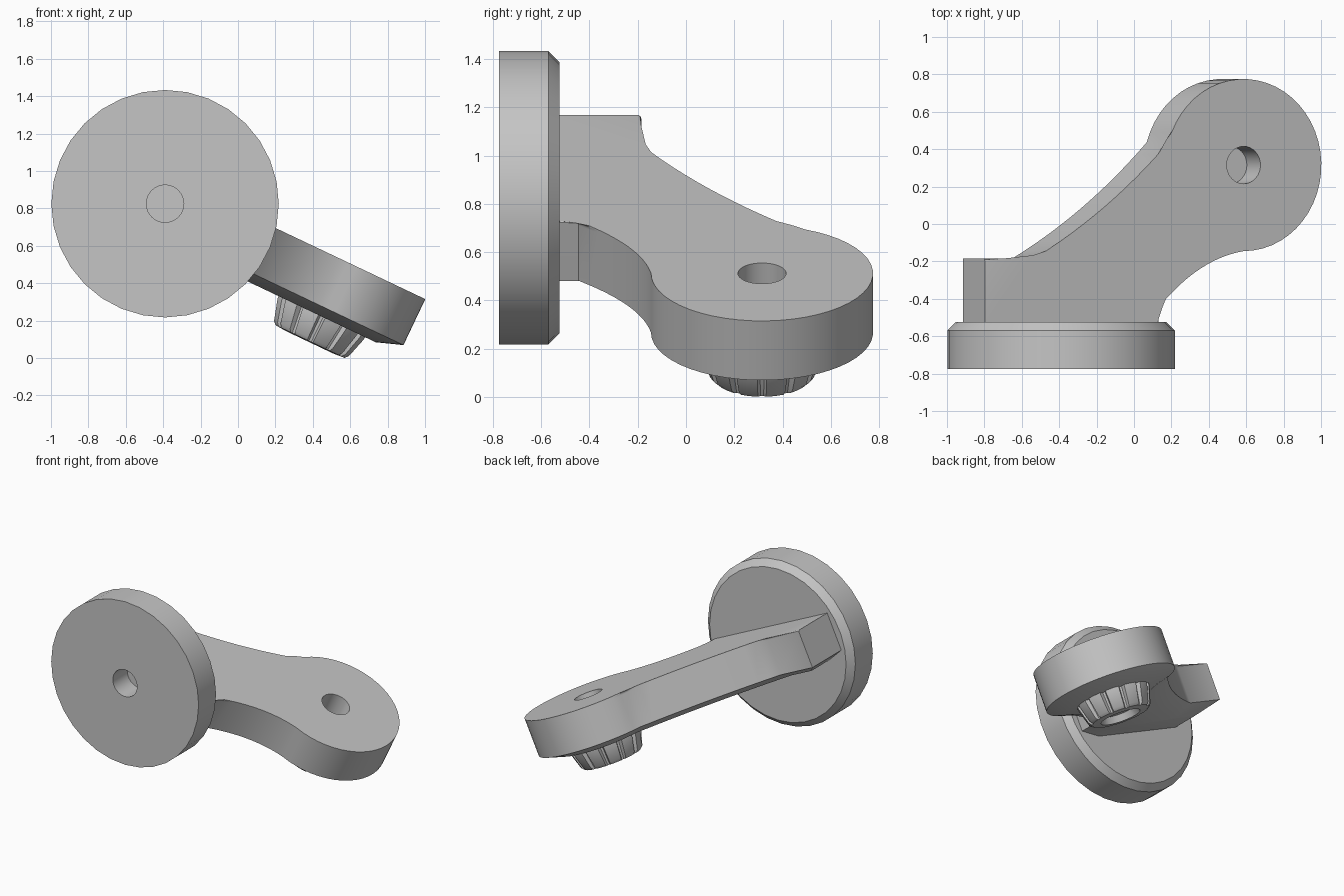
import bpy, bmesh
from math import sin, cos, pi, radians
from mathutils import Matrix, Vector

cube = bpy.data.objects.get("Cube")
if cube:
    bpy.data.objects.remove(cube, do_unlink=True)

COLOUR = (0.56, 0.56, 0.56, 1)
grey = bpy.data.materials.new("plain_grey")
grey.use_nodes = True
grey.diffuse_color = COLOUR
grey.node_tree.nodes["Principled BSDF"].inputs["Base Color"].default_value = COLOUR

DISC_X, DISC_Z, DISC_R = -0.39, 0.825, 0.608
HALF_T = 0.136                      # half the arm thickness at its edge
PAD_INSET, PAD_DEPTH = 0.14, 0.05   # wide chamfer under the arm
END = Vector((1.016, 0.315))        # centre of the round arm end
END_R, HOLE_R, HOLE_DEPTH = 0.46, 0.1, 0.17
FOOT_Y = -0.55                      # foot face buried in the disc
place = Matrix.Translation((DISC_X, 0, DISC_Z))
tilt = place @ Matrix.Rotation(radians(25.4), 4, 'Y')


def finish(name, bm, matrix):
    bmesh.ops.recalc_face_normals(bm, faces=bm.faces)
    bm.transform(matrix)
    mesh = bpy.data.meshes.new(name)
    bm.to_mesh(mesh)
    bm.free()
    mesh.materials.append(grey)
    obj = bpy.data.objects.new(name, mesh)
    bpy.context.collection.objects.link(obj)
    return obj


def smooth(obj):
    bpy.ops.object.select_all(action='DESELECT')
    obj.select_set(True)
    bpy.context.view_layer.objects.active = obj
    bpy.ops.object.shade_smooth_by_angle(angle=radians(30))


def skin(bm, loops):
    """Bridge a stack of equal vertex loops and cap both ends."""
    for a, b in zip(loops, loops[1:]):
        for i in range(len(a)):
            j = (i + 1) % len(a)
            bm.faces.new((a[i], a[j], b[j], b[i]))
    bm.faces.new(loops[0])
    bm.faces.new(loops[-1])


def loft(name, rings, matrix):
    bm = bmesh.new()
    skin(bm, [[bm.verts.new(p) for p in ring] for ring in rings])
    return finish(name, bm, matrix)


def circle(r, z, n=32):
    return [(r * cos(2 * pi * i / n), r * sin(2 * pi * i / n), z) for i in range(n)]


def bezier(a, b, c, n=12):
    a, b, c = Vector(a), Vector(b), Vector(c)
    return [a * (1 - t) ** 2 + b * 2 * t * (1 - t) + c * t * t
            for t in (i / n for i in range(n + 1))]


def inset(points, d):
    """Mitred inward offset of a counter-clockwise outline."""
    result = []
    for i, p in enumerate(points):
        e1 = (p - points[i - 1]).normalized()
        e2 = (points[(i + 1) % len(points)] - p).normalized()
        n1, n2 = Vector((-e1.y, e1.x)), Vector((-e2.y, e2.x))
        result.append(p + (n1 + n2) * d / (1 + n1.dot(n2)))
    return result


# Round base disc with chamfered back rim and blind hole in front
front, back, chamfer = -0.775, -0.525, 0.045
disc_profile = [(HOLE_R, front + HOLE_DEPTH), (HOLE_R, front), (DISC_R, front),
                (DISC_R, back - chamfer), (DISC_R - chamfer, back)]
disc = loft("base_disc", [circle(r, z) for r, z in disc_profile],
            place @ Matrix.Rotation(-pi / 2, 4, 'X'))
smooth(disc)

# Tilted arm: square foot, curved waist and round end
waist_right = bezier((0.515, -0.445), (0.75, -0.185), (END.x, END.y - END_R))
round_end = [END + END_R * Vector((cos(a), sin(a)))
             for a in (radians(-90 + 254.5 * i / 36) for i in range(1, 36))]
waist_left = bezier((0.57, 0.435), (0.215, 0.06), (-0.225, -0.185))
outline = ([Vector((-0.515, FOOT_Y)), Vector((0.515, FOOT_Y))]
           + waist_right + round_end + waist_left + [Vector((-0.515, -0.185))])
pad_outline = inset(outline, PAD_INSET)
for p in pad_outline[:2]:
    p.y = FOOT_Y

bm = bmesh.new()
layers = [(pad_outline, -HALF_T - PAD_DEPTH), (outline, -HALF_T), (outline, HALF_T)]
loops = [[bm.verts.new((p.x, p.y, z)) for p in pts] for pts, z in layers]
skin(bm, loops)
# Softened upper rim
rim_verts = set(loops[-1][1:])
rim = [e for e in bm.edges if all(v in rim_verts for v in e.verts)]
bmesh.ops.bevel(bm, geom=rim, offset=0.018, segments=4, profile=0.5, affect='EDGES')
arm = finish("arm", bm, tilt)

# Blind hole in the round end
cutter = loft("hole_cutter", [circle(HOLE_R, HALF_T - HOLE_DEPTH), circle(HOLE_R, HALF_T + 0.1)],
              tilt @ Matrix.Translation((END.x, END.y, 0)))
cutter.hide_render = True
cut = arm.modifiers.new("hole", 'BOOLEAN')
cut.operation, cut.object, cut.solver = 'DIFFERENCE', cutter, 'EXACT'
bpy.ops.object.select_all(action='DESELECT')
arm.select_set(True)
bpy.context.view_layer.objects.active = arm
bpy.ops.object.modifier_apply(modifier=cut.name)
bpy.data.objects.remove(cutter, do_unlink=True)
smooth(arm)


# Tapered splined hub under the round end
def spline_ring(r, z, groove, teeth=12):
    pts = []
    for k in range(teeth):
        for deg, rad in ((-2, r - groove), (2, r - groove), (4.5, r), (15, r), (25.5, r)):
            a = 2 * pi * k / teeth + radians(deg)
            pts.append((rad * cos(a), rad * sin(a), z))
    return pts


hub_profile = [(0.262, -0.13, 0.03), (0.256, -0.2, 0.03), (0.222, -0.315, 0.02),
               (0.205, -0.333, 0.008), (0.14, -0.338, 0.0), (0.125, -0.29, 0.0)]
hub = loft("splined_hub", [spline_ring(*row) for row in hub_profile],
           tilt @ Matrix.Translation((END.x, END.y, 0)))
smooth(hub)
